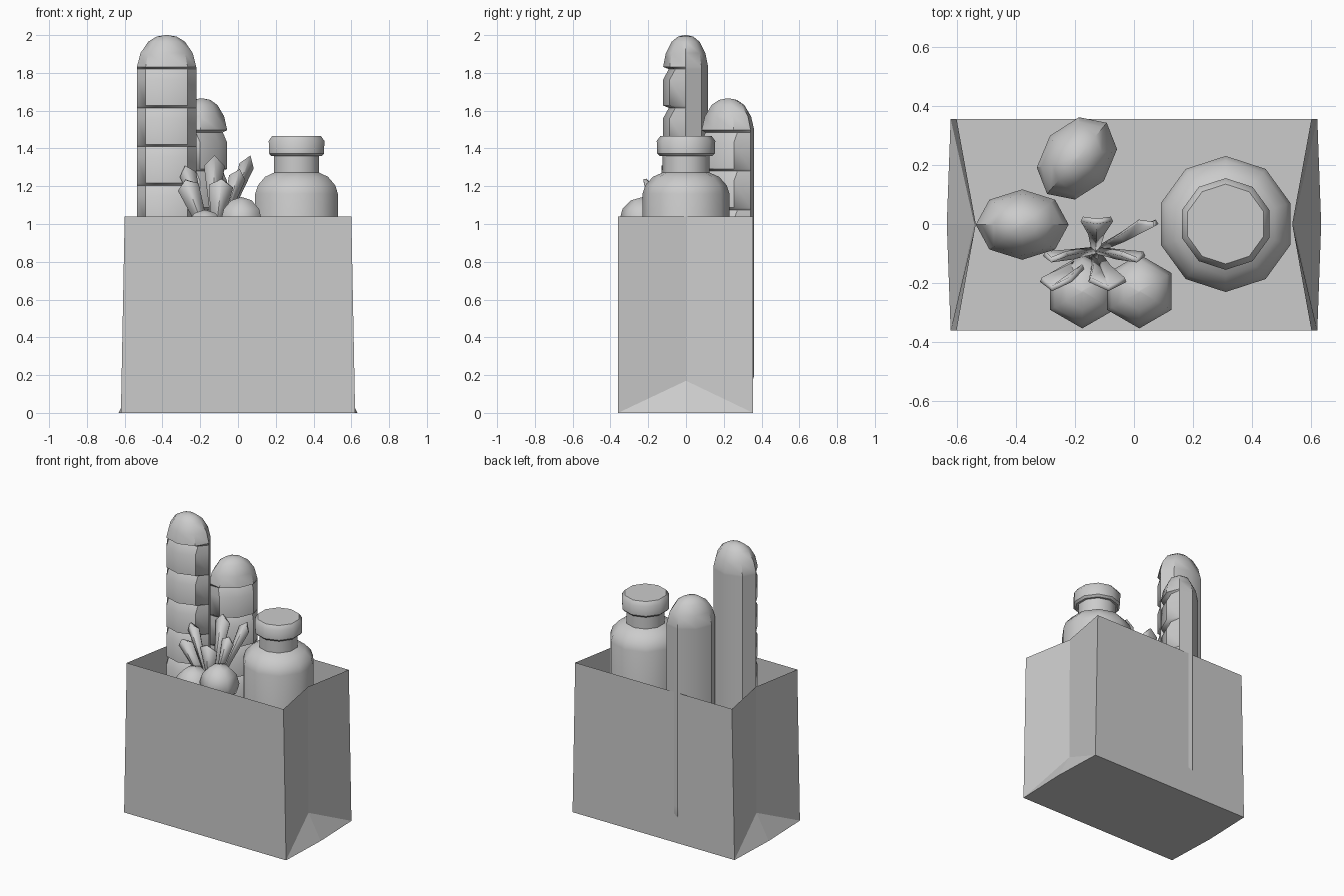
import bpy, bmesh, math
from math import sin, cos, pi, radians
from mathutils import Vector

if "Cube" in bpy.data.objects:
    bpy.data.objects.remove(bpy.data.objects["Cube"])


def make(name, verts, faces, smooth=None):
    me = bpy.data.meshes.new(name)
    me.from_pydata(verts, [], faces)
    bm = bmesh.new()
    bm.from_mesh(me)
    bmesh.ops.recalc_face_normals(bm, faces=bm.faces)
    bm.to_mesh(me)
    bm.free()
    ob = bpy.data.objects.new(name, me)
    bpy.context.collection.objects.link(ob)
    if smooth:
        bpy.ops.object.select_all(action='DESELECT')
        ob.select_set(True)
        bpy.context.view_layer.objects.active = ob
        bpy.ops.object.shade_smooth_by_angle(angle=radians(smooth))
    return ob


def loft(name, rings, smooth):
    """Bridge equal rings of points and cap both ends."""
    n = len(rings[0])
    verts = [p for r in rings for p in r]
    faces = [(k * n + i, k * n + (i + 1) % n, (k + 1) * n + (i + 1) % n, (k + 1) * n + i)
             for k in range(len(rings) - 1) for i in range(n)]
    faces += [tuple(range(n)), tuple(range(len(verts) - n, len(verts)))]
    return make(name, verts, faces, smooth)


# Paper bag: open top, folded-in sides with a triangular fold at the bottom
bag_v, bag_f = [], []
for s in (-1, 1):
    bag_v += [(s * .62, -.36, 0), (s * .633, 0, 0), (s * .62, .355, 0),
              (s * .60, -.36, 1.04), (s * .535, 0, 1.04), (s * .60, .355, 1.04),
              (s * .54, 0, .17)]
for o in (0, 7):
    bag_f += [tuple(o + i for i in f) for f in
              ((0, 1, 6), (1, 2, 6), (0, 6, 4, 3), (6, 2, 5, 4))]
bag_f += [(0, 7, 10, 3), (2, 9, 12, 5), (0, 1, 2, 9, 8, 7)]
make("paper_bag", bag_v, bag_f)


# Bread loaves: eight-sided with domed ends and cuts across the front
def bread(name, x, y, top, turn):
    dome = [(.05, 0), (.34, .008), (.62, .035), (.88, .095)]
    length, step = 1.59, .205
    prof = [(s, top - d, 0) for s, d in dome]
    for i in range(7):
        z = top - .18 - i * step
        prof += [(1, z + .012, 0), (1, z, .03), (1, z - .055, 0)]
    prof += [(s, top - length - .03 + d, 0) for s, d in reversed(dome)]
    rings = []
    for s, z, cut in prof:
        ring = []
        for k in range(8):
            a = k * pi / 4
            px, py = .157 * s * cos(a), .119 * s * sin(a)
            if sin(a) < -.1:
                py += cut
            ring.append((x + px * cos(turn) - py * sin(turn),
                         y + px * sin(turn) + py * cos(turn), z))
        rings.append(ring)
    loft(name, rings, 40)


bread("tall_bread", -.378, -.002, 2.0, 0)
bread("short_bread", -.193, .222, 1.665, radians(50))


# Jar and lid: ten-sided turned profiles
def turned(name, x, y, prof, n, smooth, start=pi / 2):
    loft(name, [[(x + r * cos(start + k * 2 * pi / n), y + r * sin(start + k * 2 * pi / n), z)
                 for k in range(n)] for r, z in prof], smooth)


turned("jar", .31, 0, [(.19, .56), (.23, .60), (.23, 1.16), (.215, 1.205), (.175, 1.25),
                       (.125, 1.272), (.125, 1.37)], 10, 40)
turned("jar_lid", .31, 0, [(.14, 1.36), (.153, 1.373), (.155, 1.44), (.135, 1.467)], 10, 40)

# Round fruit: six-sided balls
for name, x, z in (("left_fruit", -.175, .95), ("right_fruit", .018, 1.017)):
    turned(name, x, -.228, [(.125 * max(sin(t * pi / 6), .03), z - .125 * cos(t * pi / 6))
                            for t in range(7)], 6, 60)


# Leafy stalks: creased blades fanning out from one root
def stalk(i, tip, width):
    tip = Vector(tip)
    root = Vector((-.13, -.09, .84))
    d = (tip - root).normalized()
    side = d.cross(Vector((0, 1, 0))).normalized()
    out = side.cross(d).normalized()
    if out.y > 0:
        out = -out
    verts = []
    for t, w, rise in ((0, .25, .01), (.5, .5, .02), (.9, 1, .03)):
        c = root.lerp(tip, t)
        verts += [c - side * width * w / 2, c + out * rise, c + side * width * w / 2]
    verts[7] = tip + out * .02
    faces = [(k + j, k + j + 1, k + j + 4, k + j + 3) for k in (0, 3) for j in (0, 1)]
    ob = make("stalk_%d" % i, verts, faces, 40)
    mod = ob.modifiers.new("thickness", 'SOLIDIFY')
    mod.thickness = .018


for i, (tip, w) in enumerate((((-.28, -.11, 1.31), .09), ((-.125, .02, 1.36), .11),
                              ((.065, .01, 1.36), .08), ((-.28, -.19, 1.24), .10),
                              ((-.085, -.19, 1.245), .115), ((.01, -.11, 1.29), .09))):
    stalk(i + 1, tip, w)
